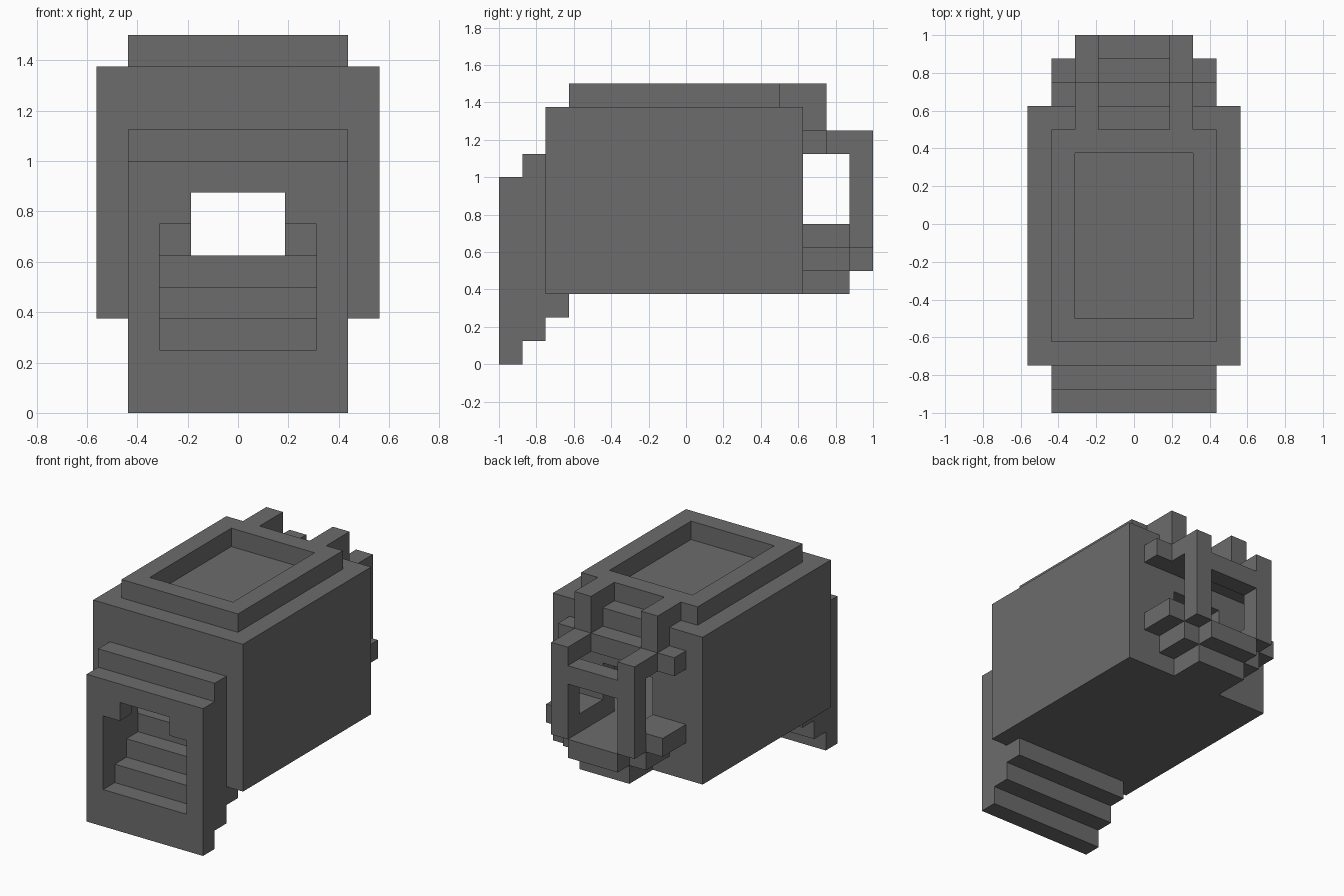
import bpy
import bmesh
from mathutils import Matrix, Vector

cube = bpy.data.objects.get("Cube")
if cube:
    bpy.data.objects.remove(cube, do_unlink=True)

U = 0.125  # grid step: all sizes below are in steps

grey = bpy.data.materials.new("dark_grey")
grey.use_nodes = True
colour = (0.15, 0.15, 0.15, 1)
grey.diffuse_color = colour
bsdf = next(n for n in grey.node_tree.nodes if n.type == 'BSDF_PRINCIPLED')
bsdf.inputs["Base Color"].default_value = colour


def part(name, *boxes):
    """One object made of boxes given as (x range, y range, z range)."""
    bm = bmesh.new()
    for ranges in boxes:
        low = Vector([r[0] for r in ranges]) * U
        high = Vector([r[1] for r in ranges]) * U
        place = Matrix.Translation((low + high) / 2) @ Matrix.Diagonal((*(high - low), 1))
        bmesh.ops.create_cube(bm, size=1, matrix=place)
    mesh = bpy.data.meshes.new(name)
    bm.to_mesh(mesh)
    bm.free()
    mesh.materials.append(grey)
    obj = bpy.data.objects.new(name, mesh)
    bpy.context.collection.objects.link(obj)
    return obj


def wide(half):
    return (-half, half)


def both(x0, x1, y, z):
    """A box and its mirror image across x = 0."""
    return [((x0, x1), y, z), ((-x1, -x0), y, z)]


def frame(y, outer, z, inner, hole):
    """Upright slab with a rectangular opening."""
    return [(wide(outer), y, (z[0], hole[0])),
            (wide(outer), y, (hole[1], z[1])),
            *both(inner, outer, y, hole)]


# Stepped front chute, with a notch above the outer opening
part("front_panel", *frame((-8, -7), 3.5, (0, 8), 2.5, (2, 7)),
     *both(1.5, 2.5, (-8, -7), (6, 7)))
part("middle_panel", *frame((-7, -6), 3.5, (1, 9), 2.5, (3, 7)))
part("chute_lip", (wide(3.5), (-6, -5), (2, 3)))

# Hollow body
part("body_front_wall", *frame((-6, -5), 4.5, (3, 11), 2.5, (4, 8)))
part("body_back_wall", *frame((4, 5), 4.5, (3, 11), 1.5, (5, 8)))
part("body_sides", *both(3.5, 4.5, (-5, 4), (3, 11)))
part("body_floor", (wide(3.5), (-5, 4), (3, 5)))
part("body_ceiling", (wide(3.5), (-5, 4), (10, 11)))

# Raised rim around the top tray
part("top_rim", *both(2.5, 3.5, (-5, 4), (11, 12)),
     (wide(2.5), (-5, -4), (11, 12)), (wide(2.5), (3, 4), (11, 12)))

# Rear handle: top arms, rails, posts and crosspieces
part("top_arms", *both(1.5, 2.5, (4, 6), (11, 12)),
     *both(1.5, 2.5, (5, 6), (10, 11)))
part("upper_crossbar", (wide(3.5), (5, 6), (9, 10)))
part("handle_rails", *both(1.5, 2.5, (6, 8), (9, 10)))
part("handle_posts", *both(1.5, 2.5, (7, 8), (5, 9)))
part("handle_crosspiece", (wide(1.5), (7, 8), (8, 9)))

# Rear outlet below the handle
part("lower_side_bars", *both(1.5, 3.5, (5, 7), (5, 6)))
part("outlet_floor", (wide(2.5), (5, 7), (4, 5)), (wide(1.5), (7, 8), (4, 5)))
part("outlet_base", (wide(1.5), (5, 7), (3, 4)))
